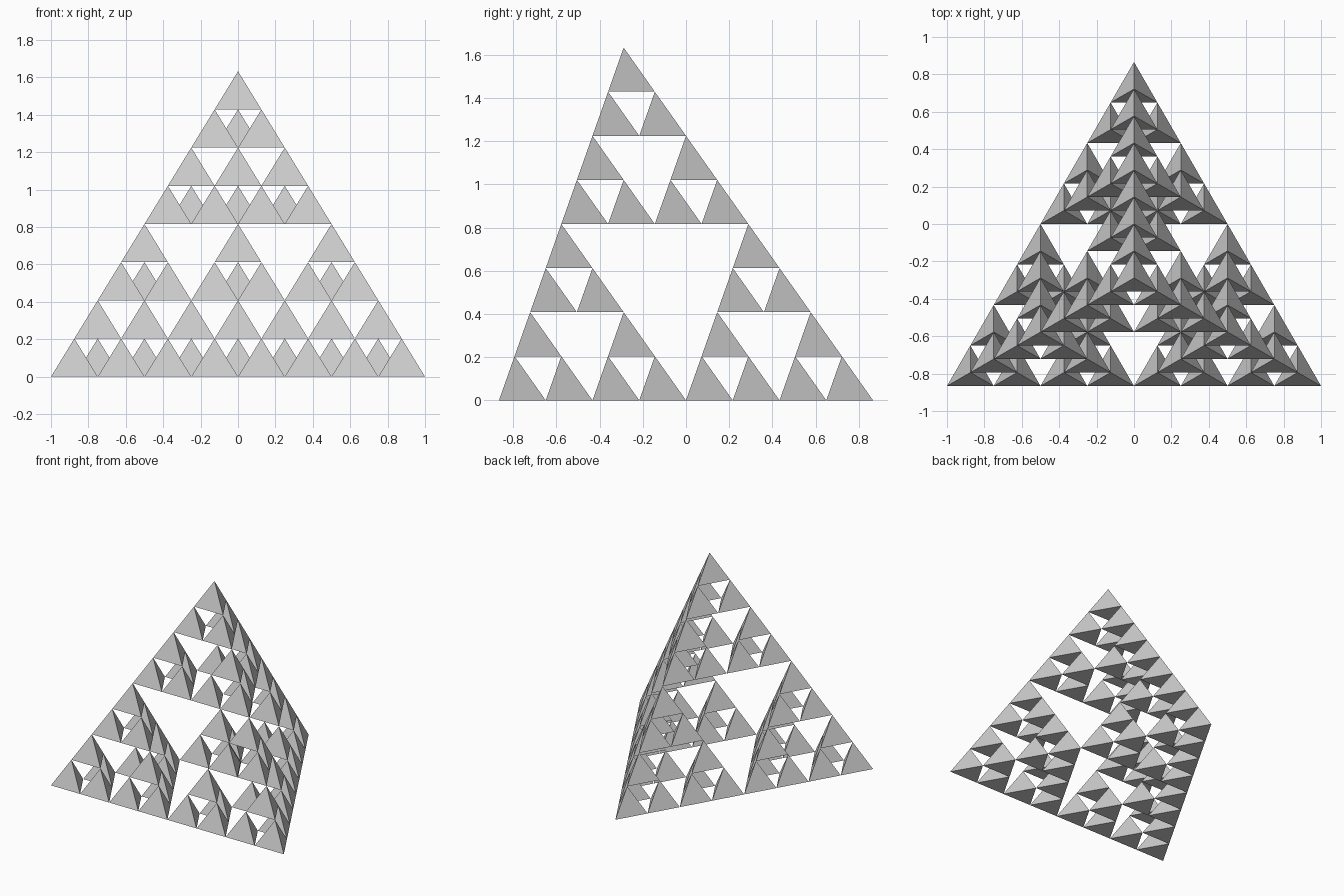
import bpy
import bmesh
from math import sqrt
from mathutils import Vector

cube = bpy.data.objects.get("Cube")
if cube:
    bpy.data.objects.remove(cube, do_unlink=True)

EDGE = 2.0
DEPTH = 3

# Plain grey material
grey = bpy.data.materials.new("light_grey")
grey.use_nodes = True
colour = (0.6, 0.6, 0.6, 1)
grey.diffuse_color = colour
grey.node_tree.nodes["Principled BSDF"].inputs["Base Color"].default_value = colour

# Corners of the whole regular tetrahedron, one flat side to the front
half_depth = EDGE * sqrt(3) / 4
corners = [
    Vector((-EDGE / 2, -half_depth, 0)),
    Vector((EDGE / 2, -half_depth, 0)),
    Vector((0, half_depth, 0)),
    Vector((0, -half_depth / 3, EDGE * sqrt(2 / 3))),
]


def add_tetrahedron(bm, points):
    """Add one closed solid with flat faces."""
    a, b, c, top = [bm.verts.new(p) for p in points]
    for face in ((a, c, b), (a, b, top), (b, c, top), (c, a, top)):
        bm.faces.new(face)


def subdivide(bm, points, depth):
    """Replace a tetrahedron by four half-size copies at its corners."""
    if depth == 0:
        add_tetrahedron(bm, points)
        return
    for corner in points:
        subdivide(bm, [(corner + p) / 2 for p in points], depth - 1)


# Fractal pyramid built from small solids that touch at their corners
bm = bmesh.new()
subdivide(bm, corners, DEPTH)
mesh = bpy.data.meshes.new("fractal_pyramid")
bm.to_mesh(mesh)
bm.free()
mesh.materials.append(grey)
pyramid = bpy.data.objects.new("fractal_pyramid", mesh)
bpy.context.collection.objects.link(pyramid)
